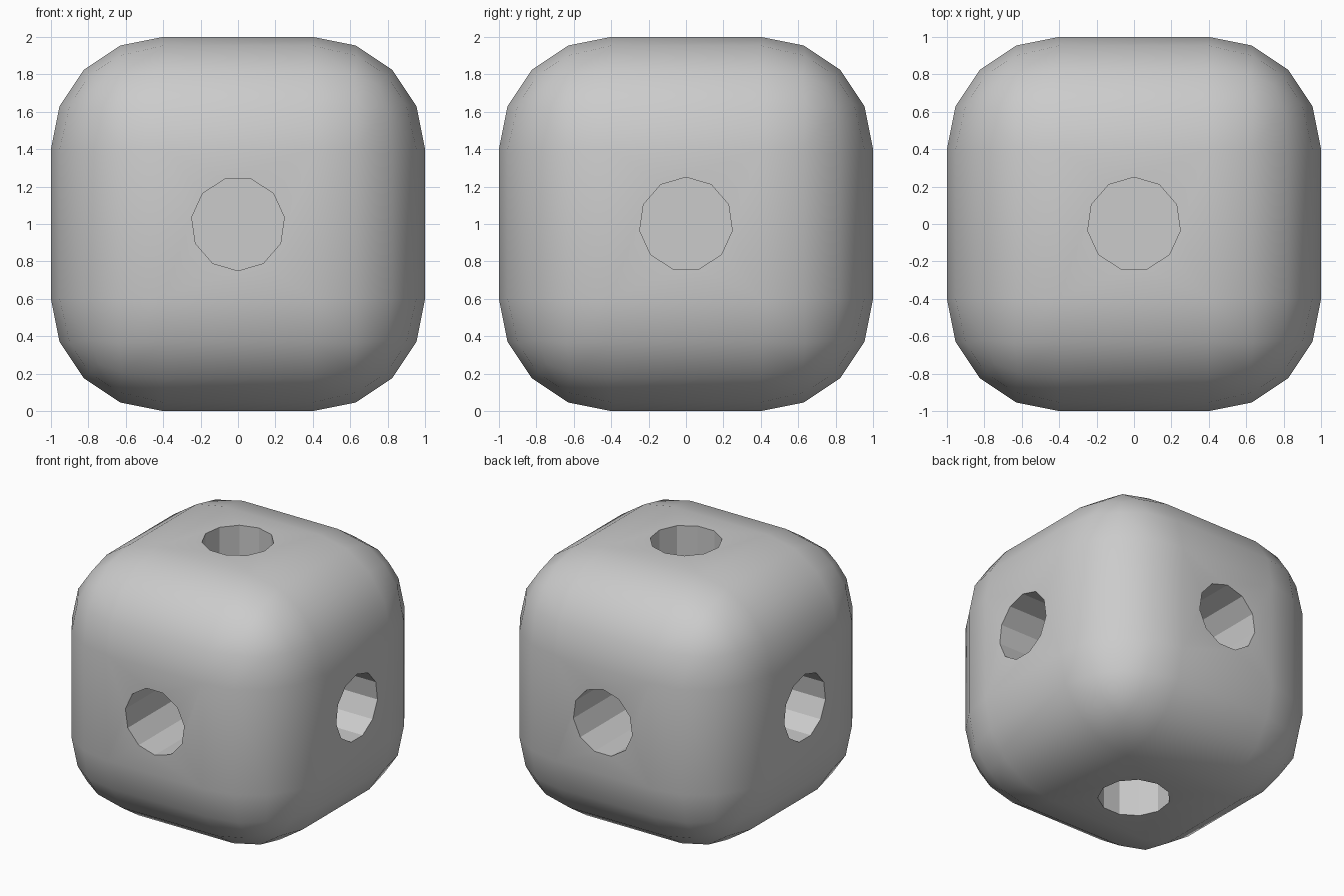
import bpy
import math
from mathutils import Matrix, Vector

default = bpy.data.objects.get("Cube")
if default:
    bpy.data.objects.remove(default, do_unlink=True)

CENTRE = Vector((0, 0, 1))
HOLE_RADIUS = 0.25
HOLE_DEPTH = 0.55

grey = bpy.data.materials.new("light grey")
grey.use_nodes = True
grey.diffuse_color = (0.6, 0.6, 0.6, 1)
grey.node_tree.nodes["Principled BSDF"].inputs["Base Color"].default_value = (0.6, 0.6, 0.6, 1)

# Rounded cube body
bpy.ops.mesh.primitive_cube_add(size=2, location=CENTRE)
body = bpy.context.object
body.name = "rounded_cube"
body.data.materials.append(grey)
bevel = body.modifiers.new("round edges", 'BEVEL')
bevel.width = 0.6
bevel.segments = 4


def add_hole(name, outward, point):
    """Cut a blind eleven-sided hole; one corner aims along point."""
    outward, point = Vector(outward), Vector(point)
    turn = Matrix((point.cross(outward), point, outward)).transposed().to_4x4()
    bpy.ops.mesh.primitive_cylinder_add(vertices=11, radius=HOLE_RADIUS, depth=2 * HOLE_DEPTH)
    cutter = bpy.context.object
    cutter.name = name + "_hole_cutter"
    cutter.data.materials.append(grey)
    cutter.matrix_world = Matrix.Translation(CENTRE + outward) @ turn
    cutter.hide_render = True
    cut = body.modifiers.new(name + " hole", 'BOOLEAN')
    cut.operation = 'DIFFERENCE'
    cut.solver = 'EXACT'
    cut.object = cutter
    return cutter


# One hole in the middle of each face
cutters = [
    add_hole("front", (0, -1, 0), (0, 0, -1)),
    add_hole("back", (0, 1, 0), (0, 0, 1)),
    add_hole("left", (1, 0, 0), (0, 0, 1)),
    add_hole("right", (-1, 0, 0), (0, 0, 1)),
    add_hole("top", (0, 0, 1), (0, 1, 0)),
    add_hole("bottom", (0, 0, -1), (0, 1, 0)),
]

# Apply the cuts, then remove the cutters
bpy.ops.object.select_all(action='DESELECT')
body.select_set(True)
bpy.context.view_layer.objects.active = body
for modifier in list(body.modifiers):
    bpy.ops.object.modifier_apply(modifier=modifier.name)
for cutter in cutters:
    bpy.data.objects.remove(cutter, do_unlink=True)

# Smooth rounding with crisp hole rims
bpy.ops.object.shade_smooth_by_angle(angle=math.radians(30))
